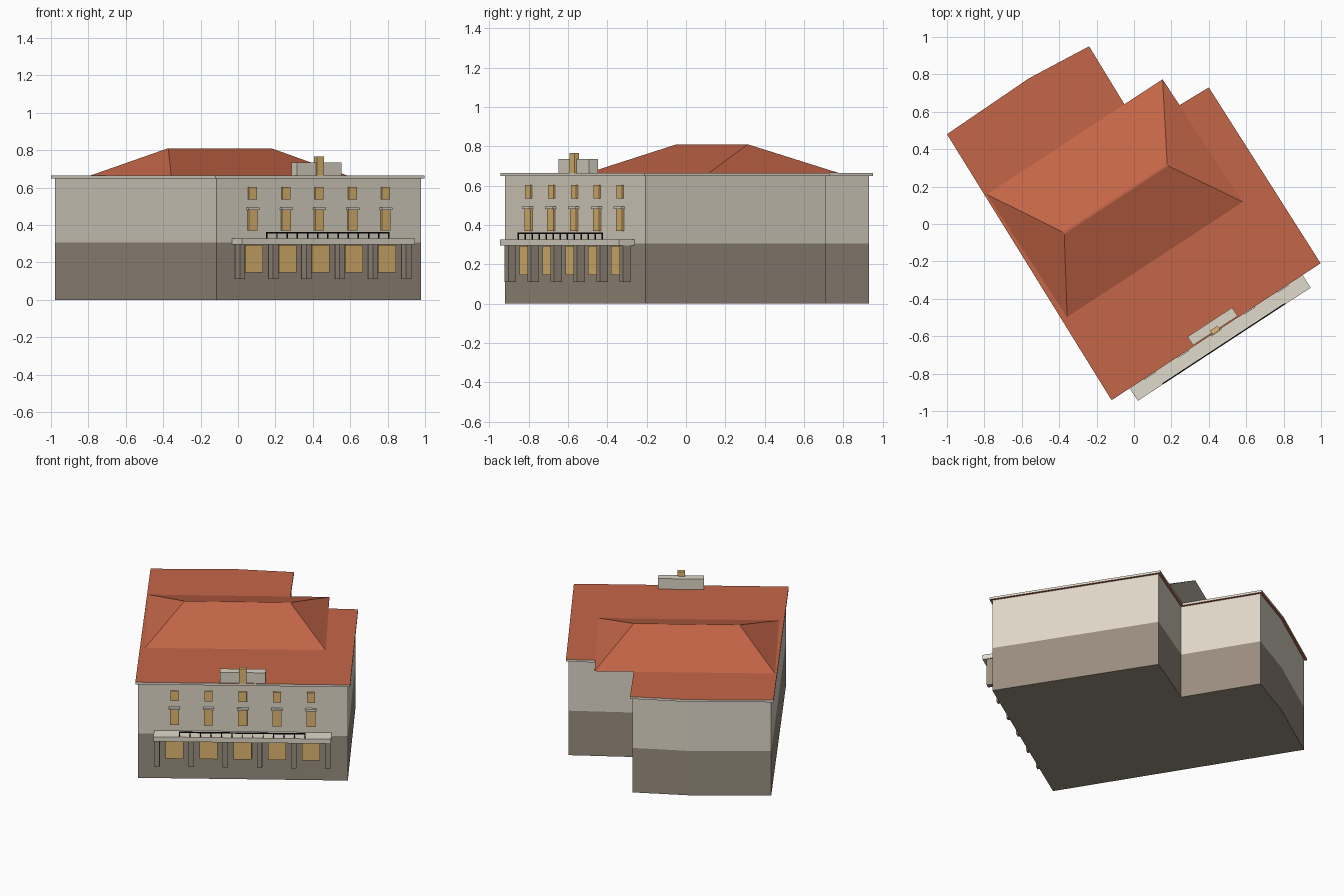
import bpy, bmesh
from math import atan2
from mathutils import Matrix, Vector

if "Cube" in bpy.data.objects:
    bpy.data.objects.remove(bpy.data.objects["Cube"], do_unlink=True)


def material(name, r, g, b):
    m = bpy.data.materials.new(name)
    m.use_nodes = True
    col = [(c / 255 / 12.92 if c < 11 else ((c / 255 + 0.055) / 1.055) ** 2.4) for c in (r, g, b)] + [1]
    m.diffuse_color = col
    m.node_tree.nodes["Principled BSDF"].inputs["Base Color"].default_value = col
    return m


CREAM = material("cream plaster", 222, 214, 199)
STONE = material("brown stone", 153, 141, 126)
RED = material("red roof", 197, 102, 72)
TRIM = material("pale trim", 224, 218, 203)
GOLD = material("golden glass", 224, 184, 114)
BLACK = material("black iron", 18, 18, 18)

# Roof outline, starting at the facade's first corner
OUTLINE = [Vector(p) for p in [(-0.12, -0.942), (0.998, -0.21), (0.40, 0.73), (0.03, 0.507),
                               (-0.24, 0.95), (-0.56, 0.78), (-1.0, 0.48)]]
edge = OUTLINE[1] - OUTLINE[0]
MID = edge.length / 2
# Facade frame: x along the front, y into the building
FRAME = (Matrix.Translation(OUTLINE[0].to_3d())
         @ Matrix.Rotation(atan2(edge.y, edge.x), 4, "Z"))


def finish(bm, name, mats):
    bmesh.ops.recalc_face_normals(bm, faces=bm.faces)
    me = bpy.data.meshes.new(name)
    bm.to_mesh(me)
    bm.free()
    for m in mats:
        me.materials.append(m)
    ob = bpy.data.objects.new(name, me)
    bpy.context.scene.collection.objects.link(ob)
    return ob


def inset(poly, d):
    """Move every edge of a counter-clockwise outline inward by d."""
    out = []
    for i, p in enumerate(poly):
        a = (p - poly[i - 1]).normalized()
        b = (poly[(i + 1) % len(poly)] - p).normalized()
        na, nb = Vector((-a.y, a.x)), Vector((-b.y, b.x))
        out.append(p + (na + nb) * d / (1 + na.dot(nb)))
    return out


def loft(name, rings, mats, bands):
    """Closed solid through rings of 3D points; bands = bottom, sides..., top."""
    bm = bmesh.new()
    loops = [[bm.verts.new(p) for p in ring] for ring in rings]
    bm.faces.new(loops[0]).material_index = bands[0]
    for k, (lo, hi) in enumerate(zip(loops, loops[1:])):
        for i in range(len(lo)):
            j = (i + 1) % len(lo)
            bm.faces.new((lo[i], lo[j], hi[j], hi[i])).material_index = bands[k + 1]
    bm.faces.new(loops[-1]).material_index = bands[-1]
    return finish(bm, name, mats)


def box(name, mat, s, t, z):
    """Box in the facade frame from (min, max) pairs."""
    bm = bmesh.new()
    bmesh.ops.create_cube(bm, size=1)
    for v in bm.verts:
        v.co = FRAME @ Vector([r[0] + (c + 0.5) * (r[1] - r[0]) for c, r in zip(v.co, (s, t, z))])
    return finish(bm, name, [mat])


def around(c, w):
    return (c - w / 2, c + w / 2)


def level(poly, z):
    return [(p.x, p.y, z) for p in poly]


# Walls: stone ground floor, plaster above
wall = inset(OUTLINE, 0.015)
loft("walls", [level(wall, z) for z in (0, 0.305, 0.648)], [STONE, CREAM], [0, 0, 1, 1])

# Eaves slab with pale edge
loft("eaves", [level(OUTLINE, z) for z in (0.648, 0.663)], [RED, TRIM], [0, 1, 0])


# Raised hip roof with a narrow flat ridge
def rect(s, t, z):
    return [FRAME @ Vector(p) for p in ((s[0], t[0], z), (s[1], t[0], z), (s[1], t[1], z), (s[0], t[1], z))]


loft("hip_roof", [rect((0.045, 1.168), (0.502, 1.286), 0.665),
                  rect((0.275, 0.94), (0.882, 0.893), 0.808)], [RED, CREAM], [1, 0, 0])

# Windows in five bays
BAY = 0.2125
for i in range(5):
    c = MID + (i - 2) * BAY
    box(f"ground_window_{i}", GOLD, around(c, 0.112), (-0.008, 0.02), (0.145, 0.293))
    box(f"middle_window_{i}", GOLD, around(c, 0.056), (0.003, 0.02), (0.37, 0.48))
    box(f"window_lintel_{i}", TRIM, around(c, 0.07), (-0.006, 0.02), (0.48, 0.493))
    box(f"upper_window_{i}", GOLD, around(c, 0.05), (0.005, 0.02), (0.535, 0.603))

# Portico: square pillars and balcony slab
for i in range(6):
    c = MID + (i - 2.5) * BAY
    box(f"portico_pillar_{i}", STONE, around(c, 0.033), (-0.054, -0.006), (0.11, 0.296))
box("balcony_slab", TRIM, around(MID, 1.105), (-0.08, 0.016), (0.295, 0.327))

# Balcony railing
RAIL = 0.785
box("railing_top", BLACK, around(MID, RAIL), (-0.079, -0.073), (0.355, 0.362))
for i in range(13):
    c = MID + (i / 12 - 0.5) * (RAIL - 0.005)
    box(f"railing_post_{i}", BLACK, around(c, 0.005), (-0.079, -0.073), (0.326, 0.357))

# Parapet block with its small central window
box("parapet", CREAM, around(MID, 0.285), (0.007, 0.061), (0.66, 0.735))
box("parapet_window", GOLD, around(MID, 0.046), (-0.003, 0.023), (0.664, 0.765))
